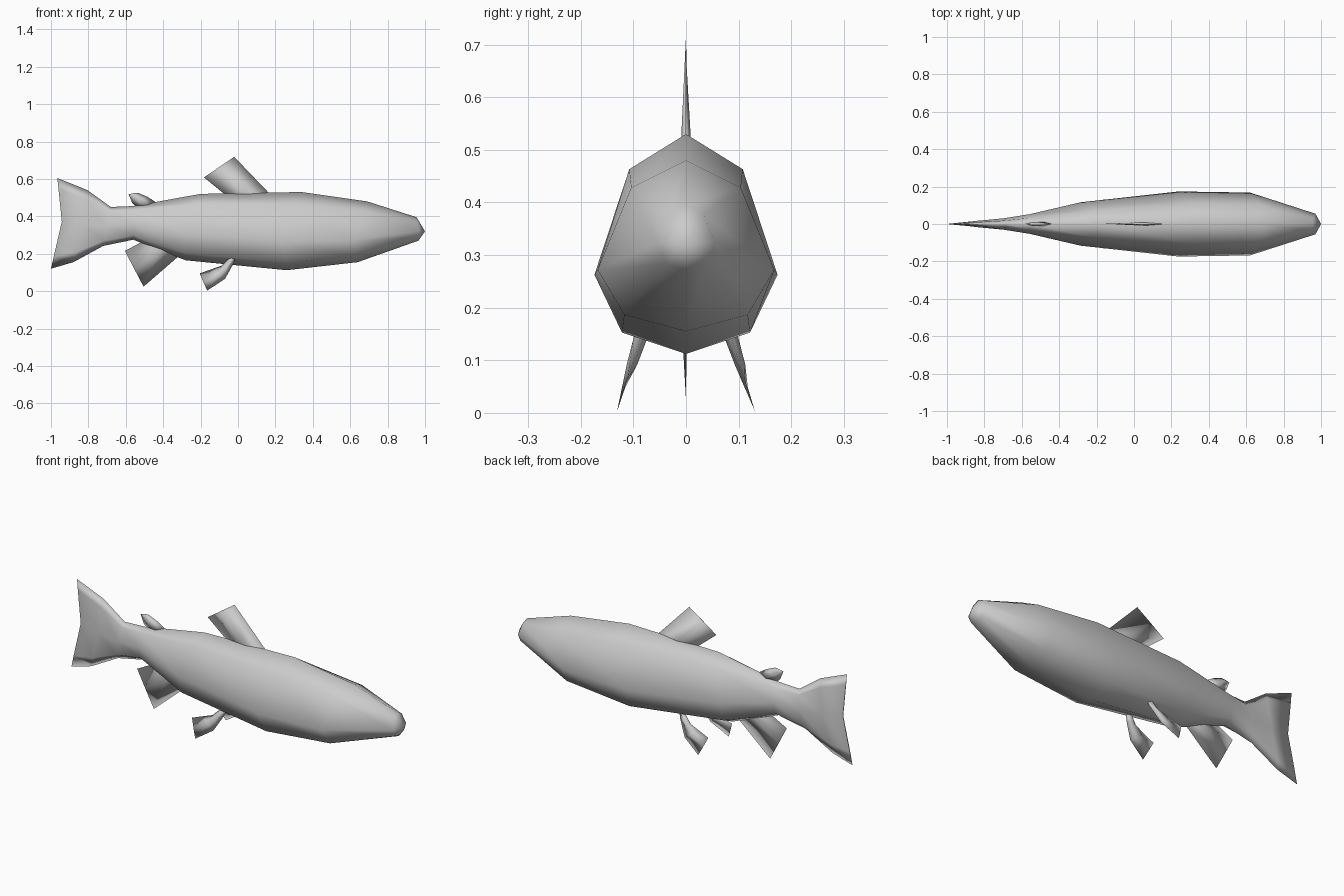
import bpy, bmesh

if "Cube" in bpy.data.objects:
    bpy.data.objects.remove(bpy.data.objects["Cube"])


def lerp(a, b, t):
    return a + (b - a) * t


def loft(name, rings, tip=None):
    """Skin closed rings of equal length; optional tip point closes the first ring."""
    bm = bmesh.new()
    rows = [[bm.verts.new(p) for p in r] for r in rings]
    n = len(rows[0])
    for a, b in zip(rows, rows[1:]):
        for i in range(n):
            j = (i + 1) % n
            bm.faces.new((a[i], a[j], b[j], b[i]))
    if tip:
        t = bm.verts.new(tip)
        for i in range(n):
            bm.faces.new((t, rows[0][(i + 1) % n], rows[0][i]))
    else:
        bm.faces.new(rows[0])
    bm.faces.new(rows[-1][::-1])
    bmesh.ops.recalc_face_normals(bm, faces=bm.faces)
    mesh = bpy.data.meshes.new(name)
    bm.to_mesh(mesh)
    bm.free()
    mesh.shade_smooth()
    ob = bpy.data.objects.new(name, mesh)
    bpy.context.collection.objects.link(ob)
    return ob


def body_ring(top, mid_x, bottom, w, f):
    """Eight-sided section: top, three points per flank, bottom; f = height of widest point."""
    (tx, tz), (bx, bz) = top, bottom
    up, low = lerp(f, 1, 0.75), f * 0.27
    z = lambda t: lerp(bz, tz, t)
    side = [(lerp(mid_x, tx, 0.75), 0.62 * w, z(up)),
            (mid_x, w, z(f)),
            (lerp(bx, mid_x, 0.27), 0.70 * w, z(low))]
    return ([(tx, 0, tz)] + side + [(bx, 0, bz)]
            + [(x, -y, h) for x, y, h in reversed(side)])


# Body and tail in one skin: top, middle x, bottom, half width, widest height
sections = [
    ((0.955, 0.395), 0.970, (0.965, 0.270), 0.055, 0.42),
    ((0.690, 0.480), 0.620, (0.640, 0.155), 0.168, 0.36),
    ((0.340, 0.530), 0.240, (0.260, 0.112), 0.174, 0.36),
    ((-0.200, 0.520), -0.285, (-0.280, 0.165), 0.116, 0.40),
    ((-0.560, 0.455), -0.560, (-0.560, 0.275), 0.052, 0.48),
    ((-0.680, 0.450), -0.700, (-0.720, 0.242), 0.030, 0.50),
    ((-0.805, 0.540), -0.830, (-0.880, 0.155), 0.018, 0.52),
    ((-0.966, 0.605), -0.942, (-1.000, 0.120), 0.003, 0.52),
]
loft("body", [body_ring(*s) for s in sections], tip=(1.0, 0, 0.32))


def fin(name, rows, y_at=lambda z: 0):
    """Rows of (leading point, trailing point, half thickness), root to tip."""
    rings = []
    for (lx, lz), (tx, tz), h in rows:
        cx, cz = (lx + tx) / 2, (lz + tz) / 2
        rings.append([(lx, y_at(lz), lz), (cx, y_at(cz) + h, cz),
                      (tx, y_at(tz), tz), (cx, y_at(cz) - h, cz)])
    return loft(name, rings)


# Fins on the centre line
fin("dorsal_fin", [((0.20, 0.49), (-0.05, 0.49), 0.010),
                   ((0.165, 0.525), (-0.08, 0.525), 0.009),
                   ((-0.02, 0.718), (-0.182, 0.608), 0.001)])
fin("adipose_fin", [((-0.43, 0.470), (-0.53, 0.440), 0.012),
                    ((-0.485, 0.505), (-0.565, 0.470), 0.012),
                    ((-0.535, 0.526), (-0.575, 0.495), 0.008),
                    ((-0.550, 0.525), (-0.585, 0.518), 0.001)])
fin("anal_fin", [((-0.30, 0.205), (-0.50, 0.275), 0.012),
                 ((-0.325, 0.180), (-0.52, 0.260), 0.011),
                 ((-0.505, 0.024), (-0.605, 0.215), 0.001)])

# Pelvic fins, splayed outward
for side, label in ((1, "left"), (-1, "right")):
    fin(label + "_pelvic_fin",
        [((-0.01, 0.185), (-0.05, 0.175), 0.014),
         ((-0.025, 0.145), (-0.09, 0.135), 0.013),
         ((-0.07, 0.065), (-0.14, 0.118), 0.010),
         ((-0.165, 0.003), (-0.205, 0.095), 0.001)],
        lambda z, s=side: s * (0.132 - 0.32 * z))
